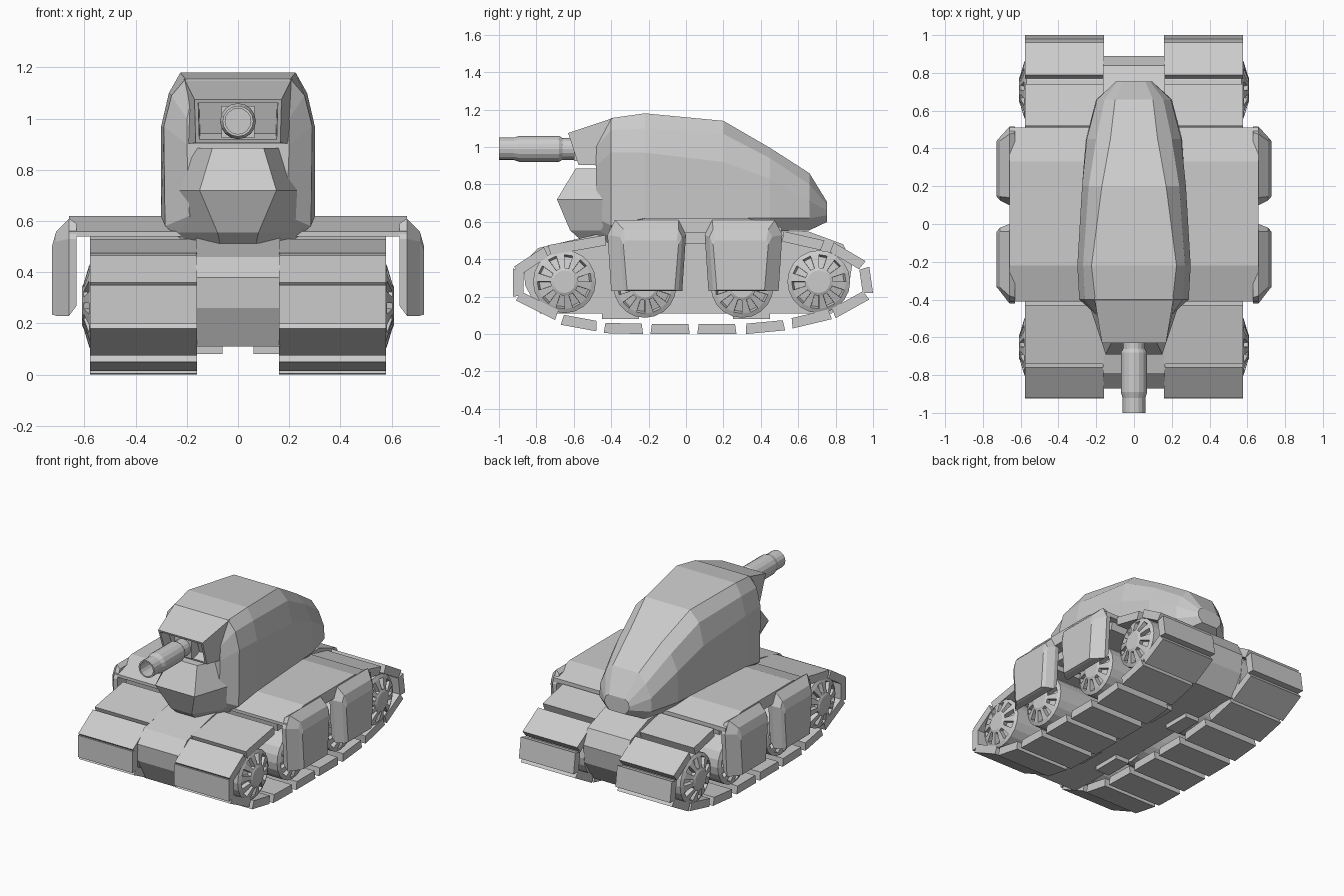
import bpy, bmesh, math

if "Cube" in bpy.data.objects:
    bpy.data.objects.remove(bpy.data.objects["Cube"])


def finish(name, bm, mirror=False):
    bmesh.ops.recalc_face_normals(bm, faces=bm.faces[:])
    me = bpy.data.meshes.new(name)
    bm.to_mesh(me)
    bm.free()
    ob = bpy.data.objects.new(name, me)
    bpy.context.collection.objects.link(ob)
    if mirror:
        mod = ob.modifiers.new("mirror", "MIRROR")
        mod.use_axis = (True, False, False)
        mod.use_mirror_merge = False
    return ob


def loft(bm, rings):
    """Skin a list of equal-length point loops and cap both ends; returns the bands of quads."""
    vs = [[bm.verts.new(p) for p in r] for r in rings]
    n = len(rings[0])
    bands = []
    for a, b in zip(vs, vs[1:]):
        bands.append([bm.faces.new((a[i], a[(i + 1) % n], b[(i + 1) % n], b[i])) for i in range(n)])
    caps = [bm.faces.new(vs[0]), bm.faces.new(vs[-1])]
    return bands, caps


def prism(bm, profile, x0, x1):
    loft(bm, [[(x, y, z) for y, z in profile] for x in (x0, x1)])


def box(bm, x0, x1, y0, y1, z0, z1):
    prism(bm, [(y0, z0), (y1, z0), (y1, z1), (y0, z1)], x0, x1)


# Central hull between the tracks
bm = bmesh.new()
prism(bm, [(-.78, .11), (-.86, .26), (-.87, .38), (-.79, .46), (-.45, .54), (.65, .55),
           (.84, .48), (.89, .38), (.87, .25), (.78, .11)], -.165, .165)
finish("hull", bm)

# Small guide blocks under the hull
bm = bmesh.new()
for y in (-.35, .35):
    box(bm, .06, .165, y - .1, y + .1, .08, .12)
finish("hull_guides", bm, True)

# Track links: outer edge of each plate as (y, z, y, z), going round the loop
links = [(-.91, .18, -.70, .075), (-.67, .05, -.48, .015), (-.44, .005, -.23, 0),
         (-.19, 0, .02, 0), (.06, 0, .27, 0), (.32, 0, .53, .02), (.57, .03, .78, .08),
         (.80, .085, .98, .185), (1.0, .22, .98, .36), (.96, .39, .79, .49), (.74, .50, .52, .55),
         (.47, .54, .19, .54), (.16, .54, -.12, .54), (-.15, .54, -.40, .54),
         (-.43, .53, -.74, .475), (-.76, .465, -.92, .36), (-.925, .35, -.925, .2)]
bm = bmesh.new()
for y0, z0, y1, z1 in links:
    d = math.hypot(y1 - y0, z1 - z0)
    u, v = (y1 - y0) / d, (z1 - z0) / d
    t, s = .055, .008
    prism(bm, [(y0, z0), (y1, z1), (y1 - v * t - u * s, z1 + u * t - v * s),
               (y0 - v * t + u * s, z0 + u * t + v * s)], .16, .578)
finish("track_links", bm, True)

# Road wheels with recessed windows between the spokes
N = 20
bm = bmesh.new()
for y, z in ((-.65, .28), (-.22, .255), (.30, .255), (.71, .28)):
    rings = [[(x, y + r * math.cos(math.tau * i / N), z + r * math.sin(math.tau * i / N))
              for i in range(N)]
             for x, r in ((.165, .168), (.57, .168), (.582, .145), (.603, .075), (.61, .06))]
    bands, caps = loft(bm, rings)
    bmesh.ops.recalc_face_normals(bm, faces=bm.faces[:])
    bmesh.ops.inset_individual(bm, faces=bands[2][::2], thickness=.003, depth=-.03)
finish("wheels", bm, True)

# Fender plate across the hull
bm = bmesh.new()
prism(bm, [(-.41, .54), (-.41, .56), (-.22, .62), (.33, .62), (.51, .57), (.51, .54)], -.66, .66)
finish("fender", bm)

# Side skirt panels with chamfered outer faces
bm = bmesh.new()
for y0, y1, f0, f1 in ((-.42, 0, -.335, -.04), (.10, .515, .145, .44)):
    rings = []
    for x, a, b, zb, zt, c in ((.63, y0, y1, .27, .59, .03), (.66, y0, y1, .23, .61, .04),
                               (.71, f0 - .02, f1 + .02, .23, .56, .02), (.727, f0, f1, .235, .5, .01)):
        rings.append([(x, a + .02, zb), (x, b - .02, zb), (x, b, zt - c * 2), (x, b - c, zt),
                      (x, a + c, zt), (x, a, zt - c * 2)])
    loft(bm, rings)
finish("skirt_panels", bm, True)

# Turret shell: half cross-sections along y, listed bottom to top
sections = [
    (-.48, [(.16, .54), (.19, .62), (.20, .90), (.20, 1.0), (.18, 1.08)]),
    (-.40, [(.21, .52), (.285, .58), (.29, .97), (.26, 1.09), (.205, 1.155)]),
    (-.22, [(.24, .55), (.30, .62), (.30, .97), (.27, 1.10), (.225, 1.18)]),
    (.20, [(.22, .55), (.27, .62), (.275, .92), (.24, 1.07), (.17, 1.14)]),
    (.45, [(.20, .55), (.255, .62), (.25, .83), (.20, .94), (.125, .995)]),
    (.66, [(.14, .555), (.20, .62), (.195, .71), (.155, .80), (.10, .86)]),
    (.755, [(.06, .60), (.09, .635), (.095, .66), (.085, .69), (.06, .705)])]
bm = bmesh.new()
loft(bm, [[(x, y, z) for x, z in pts] + [(-x, y, z) for x, z in reversed(pts)] for y, pts in sections])
finish("turret_shell", bm)

# Brow hood with a recessed gun opening
bm = bmesh.new()
bands, caps = loft(bm, [
    [(-.22, -.39, .90), (.22, -.39, .90), (.21, -.39, 1.155), (-.21, -.39, 1.155)],
    [(-.165, -.575, .905), (.165, -.575, .905), (.17, -.63, 1.075), (-.17, -.63, 1.075)]])
bmesh.ops.recalc_face_normals(bm, faces=bm.faces[:])
bmesh.ops.inset_region(bm, faces=[caps[1]], thickness=.02)
bmesh.ops.inset_region(bm, faces=[caps[1]], thickness=.004, depth=-.07)
finish("turret_brow", bm)

# Faceted jaw below the gun
bm = bmesh.new()
loft(bm, [[(-f, yf, z), (f, yf, z), (b, yb, z), (-b, yb, z)] for z, yf, f, yb, b in (
    (.885, -.59, .10, -.42, .19), (.72, -.69, .15, -.42, .24),
    (.555, -.62, .08, -.40, .24), (.42, -.47, .05, -.42, .10))])
finish("turret_jaw", bm)

# Gun barrel with sleeve and hollow muzzle
M = 16
bm = bmesh.new()
loft(bm, [[(r * math.cos(math.tau * i / M), y, .99 + r * math.sin(math.tau * i / M)) for i in range(M)]
          for y, r in ((-.42, .058), (-.66, .058), (-.68, .07), (-.89, .07), (-.92, .06),
                       (-1.0, .06), (-1.0, .05), (-.88, .05))])
finish("gun_barrel", bm)

# Gun mount block in the opening
bm = bmesh.new()
box(bm, -.065, .065, -.60, -.42, .925, 1.05)
finish("gun_mount", bm)
